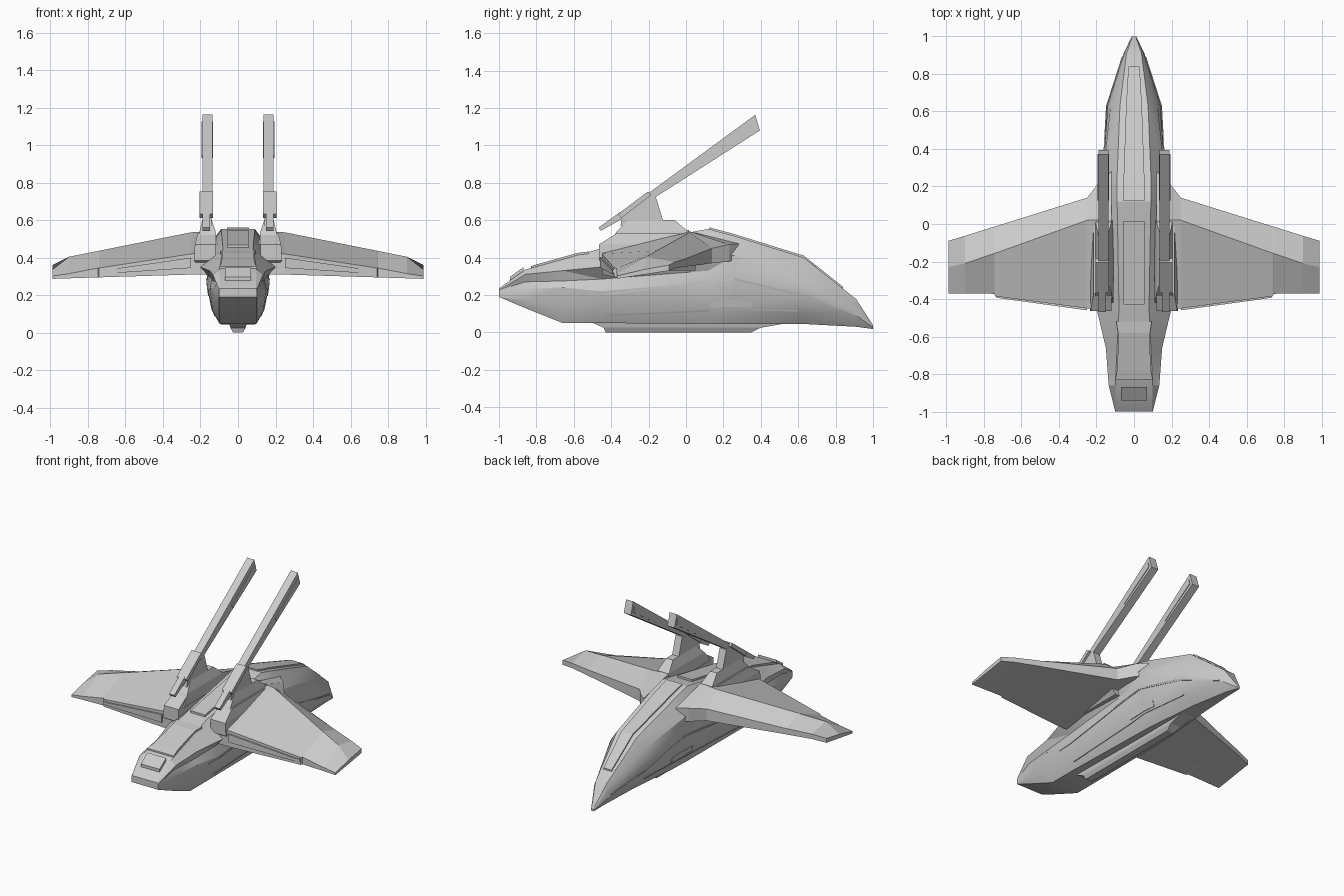
import bpy, bmesh
from math import radians
from mathutils import Vector
from mathutils.bvhtree import BVHTree

if "Cube" in bpy.data.objects:
    bpy.data.objects.remove(bpy.data.objects["Cube"])


def finish(name, bm, mirror=False, smooth=None):
    bmesh.ops.recalc_face_normals(bm, faces=bm.faces)
    me = bpy.data.meshes.new(name)
    bm.to_mesh(me)
    ob = bpy.data.objects.new(name, me)
    bpy.context.collection.objects.link(ob)
    if mirror:
        ob.modifiers.new("Mirror", 'MIRROR')
    if smooth:
        bpy.ops.object.select_all(action='DESELECT')
        ob.select_set(True)
        bpy.context.view_layer.objects.active = ob
        bpy.ops.object.shade_smooth_by_angle(angle=radians(smooth))
    return ob


def loft(rings):
    """Skin equal-length rings of points, capping both ends."""
    bm = bmesh.new()
    vs = [[bm.verts.new(p) for p in r] for r in rings]
    n = len(vs[0])
    for a, b in zip(vs, vs[1:]):
        for i in range(n):
            j = (i + 1) % n
            bm.faces.new((a[i], a[j], b[j], b[i]))
    bm.faces.new(vs[0])
    bm.faces.new(vs[-1])
    return bm


def prism(name, yz, x0, x1):
    """Side profile extruded across x, mirrored to the other side."""
    return finish(name, loft([[(x, y, z) for y, z in yz] for x in (x0, x1)]), True)


def rect(z, x0, x1, y0, y1):
    return [(x0, y0, z), (x1, y0, z), (x1, y1, z), (x0, y1, z)]


# Fuselage: half sections from bottom edge to roof edge
sections = [
    (-1.0, [(.10, .19), (.10, .197), (.10, .205), (.10, .215), (.10, .225), (.095, .235)]),
    (-.86, [(.10, .13), (.12, .17), (.125, .235), (.115, .27), (.135, .31), (.10, .335)]),
    (-.66, [(.10, .05), (.135, .12), (.15, .24), (.13, .275), (.15, .33), (.09, .39)]),
    (-.45, [(.10, .05), (.14, .12), (.16, .22), (.14, .285), (.20, .35), (.08, .45)]),
    (.12, [(.09, .045), (.13, .12), (.165, .27), (.155, .33), (.19, .42), (.09, .553)]),
    (.26, [(.085, .045), (.13, .12), (.165, .28), (.168, .33), (.165, .41), (.09, .515)]),
    (.63, [(.05, .045), (.095, .10), (.145, .20), (.14, .26), (.125, .325), (.075, .40)]),
    (.91, [(.02, .03), (.035, .05), (.055, .09), (.053, .12), (.05, .15), (.04, .178)]),
    (1.0, [(.006, .018), (.009, .022), (.012, .026), (.012, .03), (.011, .034), (.008, .038)]),
]
hull = loft([[(x, y, z) for x, z in h] + [(-x, y, z) for x, z in reversed(h)]
             for y, h in sections])
bmesh.ops.recalc_face_normals(hull, faces=hull.faces)
bmesh.ops.triangulate(hull, faces=hull.faces)
skin = BVHTree.FromBMesh(hull)
finish("fuselage", hull, smooth=22)


def ribbon(name, edges, axis, thick=.012, mirror=False):
    """Raised plate laid on the hull; edges are pairs of points projected along axis."""
    bm = bmesh.new()
    d = Vector(axis)
    rows = []
    for pair in edges:
        row = []
        for p in pair:
            hit = skin.ray_cast(Vector(p) - d * 2, d)[0]
            row.append(hit if hit else Vector(p))
        rows.append(row)
    pts = [[a + d * .01, b + d * .01, b - d * thick, a - d * thick] for a, b in rows]
    bm.free()
    return finish(name, loft(pts), mirror)


def top_panel(name, stations, thick=.012):
    ribbon(name, [((-w, y, 0), (w, y, 0)) for y, w in stations], (0, 0, -1), thick)


# Roof panels
top_panel("nose_hatch", [(-.94, .07), (-.87, .07)], .02)
top_panel("front_deck_panel", [(-.83, .10), (-.78, .09), (-.66, .085), (-.58, .085), (-.52, .095)])
top_panel("spine_panel", [(-.43, .055), (.015, .055)], .014)
top_panel("rear_spine_panel", [(.125, .058), (.26, .055), (.63, .042), (.84, .03)], .01)

# Side trim strips and small side panel
def side_strip(name, path, w, thick=.004):
    ribbon(name, [((0, y, z - w), (0, y, z + w)) for y, z in path], (-1, 0, 0), thick, True)


side_strip("side_trim", [(-.53, .20), (-.43, .202), (.12, .272), (.26, .285), (.63, .195), (.89, .105)], .005)
side_strip("side_panel", [(.13, .15), (.26, .155), (.35, .15)], .018)
side_strip("lower_trim", [(-.43, .09), (.12, .115), (.26, .125), (.60, .115)], .004)

# Belly keel
finish("keel", loft([rect(.06, -.05, .05, -.52, .60), rect(.025, -.04, .04, -.44, .40),
                     rect(.0, -.025, .025, -.43, .35)]))

# Wings: sections along x, from trailing edge over the ridge to the leading edge
wing_sections = [
    (.12, [(-.44, .31), (-.44, .43), (.02, .54), (.28, .475), (.28, .385)]),
    (.18, [(-.45, .31), (-.45, .43), (.02, .54), (.23, .47), (.23, .38)]),
    (.25, [(-.45, .31), (-.45, .42), (.02, .535), (.14, .45), (.14, .37)]),
    (.74, [(-.385, .295), (-.385, .345), (-.156, .437), (-.013, .39), (-.013, .35)]),
    (.745, [(-.372, .295), (-.372, .345), (-.157, .436), (-.014, .39), (-.014, .35)]),
    (.90, [(-.37, .29), (-.37, .315), (-.21, .405), (-.063, .375), (-.063, .342)]),
    (.99, [(-.37, .287), (-.37, .302), (-.23, .335), (-.09, .36), (-.09, .33)]),
]
finish("wing", loft([[(x, y, z) for y, z in s] for x, s in wing_sections]), True)

# Flap bar on the blunt edge of the wing
finish("wing_flap", loft([[(x, y, z0), (x, y, z1), (x, y + .03, z1), (x, y + .03, z0)]
                          for x, y, z0, z1 in ((.25, -.46, .345, .40), (.70, -.398, .315, .335),
                                               (.735, -.392, .318, .335))]), True)

# Shoulder block and gun pedestal
finish("shoulder", loft([rect(.33, .13, .19, -.38, .05), rect(.385, .12, .235, -.465, .05),
                         rect(.47, .12, .23, -.465, .05), rect(.53, .12, .215, -.37, .03)]), True)
finish("gun_pedestal", loft([rect(.47, .11, .215, -.42, .03), rect(.54, .12, .205, -.37, .01),
                             rect(.60, .14, .19, -.31, -.06)]), True)
prism("gun_tower", [(-.35, .57), (-.12, .59), (-.16, .72), (-.20, .74), (-.34, .62)], .14, .19)

# Guns, angled up toward the rear
prism("gun_barrel", [(-.22, .73), (-.19, .752), (.37, 1.163), (.395, 1.08), (-.16, .725), (-.20, .70)],
      .137, .19)
prism("barrel_panel", [(.125, .945), (.365, 1.125), (.372, 1.09), (.135, .93)], .133, .194)
prism("gun_breech", [(-.365, .632), (-.205, .752), (-.185, .735), (-.345, .612)], .133, .205)
prism("gun_tail", [(-.468, .560), (-.35, .645), (-.32, .62), (-.455, .543)], .15, .19)
